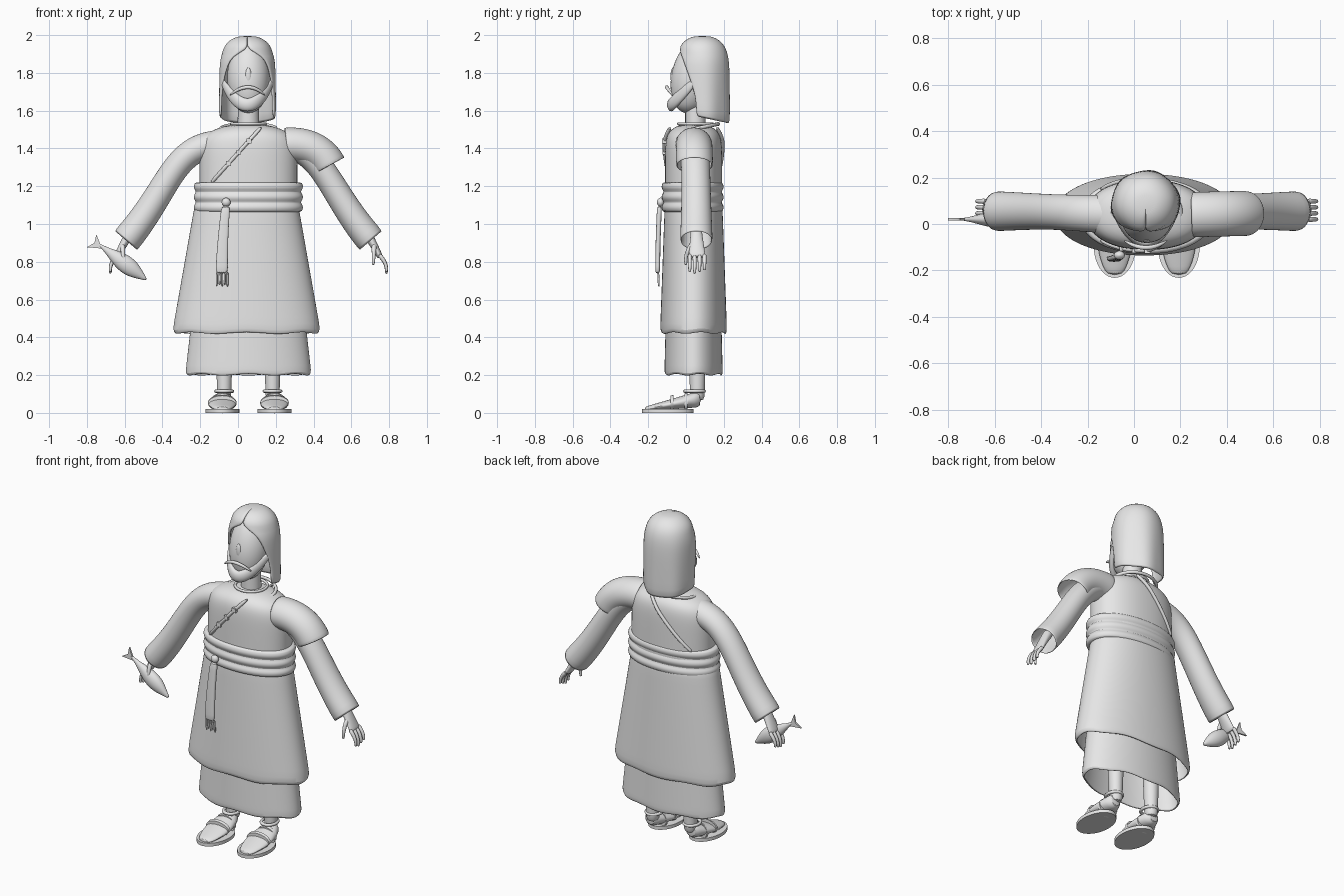
import bpy, math
from mathutils import Vector

cube = bpy.data.objects.get("Cube")
if cube:
    bpy.data.objects.remove(cube, do_unlink=True)

grey = bpy.data.materials.new("plain grey")
grey.use_nodes = True
grey.diffuse_color = (.8, .8, .8, 1)
shader = grey.node_tree.nodes["Principled BSDF"]
shader.inputs["Base Color"].default_value = grey.diffuse_color

MID, DEEP = .055, .04          # centre line of the body in x and in y
SIDEWAYS, BACKWARD, UPWARD = Vector((1, 0, 0)), Vector((0, 1, 0)), Vector((0, 0, 1))


def lerp(start, end):
    return lambda t: start + (end - start) * t


def rounded(size, power):
    """Radius rule that swells in the middle and closes at both ends."""
    return lambda t: size * max(math.sin(math.pi * t), .01) ** power


def value(rule, t):
    return rule(t) if callable(rule) else rule


def bezier(controls, t):
    points = [Vector(p) for p in controls]
    while len(points) > 1:
        points = [a.lerp(b, t) for a, b in zip(points, points[1:])]
    return points[0]


def finish(ob, smooth, thick):
    if not ob.data.materials:
        ob.data.materials.append(grey)
    if thick:
        shell = ob.modifiers.new("thickness", 'SOLIDIFY')
        shell.thickness, shell.offset = thick, -1
    if smooth:
        ob.modifiers.new("smooth", 'SUBSURF').levels = 1
        ob.modifiers["smooth"].render_levels = 1
    bpy.ops.object.shade_smooth_by_angle(angle=math.radians(50))


def build(name, verts, faces, smooth=True, thick=0):
    mesh = bpy.data.meshes.new(name)
    mesh.from_pydata(verts, [], faces)
    ob = bpy.data.objects.new(name, mesh)
    bpy.context.collection.objects.link(ob)
    bpy.ops.object.select_all(action='DESELECT')
    ob.select_set(True)
    bpy.context.view_layer.objects.active = ob
    bpy.ops.object.mode_set(mode='EDIT')
    bpy.ops.mesh.select_all(action='SELECT')
    bpy.ops.mesh.normals_make_consistent(inside=False)
    bpy.ops.object.mode_set(mode='OBJECT')
    finish(ob, smooth, thick)


def skin(name, path, width, depth, steps=8, axis=None, ref=BACKWARD, sides=20,
         hollow=False, smooth=True, wave=0, power=1):
    """Sweep an ellipse along a path; width and depth are numbers or rules."""
    stops = [i / steps for i in range(steps + 1)]
    if wave:
        stops.insert(1, .02)       # rolled hem
    follow = path if callable(path) else lambda t: bezier(path, t)
    verts, faces = [], []
    for i, t in enumerate(stops):
        ahead = follow(min(t + .01, 1)) - follow(max(t - .01, 0))
        along = axis or ahead.normalized()
        across = ref.cross(along).normalized()
        over = along.cross(across)
        tuck = .95 if wave and i == 0 else 1
        for k in range(sides):
            angle = math.tau * k / sides
            c, s = (math.copysign(abs(f) ** power, f) for f in (math.cos(angle), math.sin(angle)))
            ripple = wave * math.sin(7 * angle) if i < 2 else 0
            verts.append(follow(t) + across * c * tuck * value(width, t)
                         + over * s * tuck * value(depth, t) + along * ripple)
    for i in range(len(stops) - 1):
        a, b = i * sides, (i + 1) * sides
        for k in range(sides):
            j = (k + 1) % sides
            faces.append((a + k, a + j, b + j, b + k))
    if not hollow:
        faces += [range(sides), range(len(verts) - sides, len(verts))]
    build(name, verts, faces, smooth, .008 if hollow else 0)


def upright(name, x, y, bottom, top, width, depth, **options):
    skin(name, [(x, y, bottom), (x, y, top)], width, depth, axis=UPWARD, **options)


def cord(name, path, radius, **options):
    skin(name, path, radius, radius, sides=8, **options)


def loop(name, place, radius, rope, depth_scale=1, tilt=0):
    bpy.ops.mesh.primitive_torus_add(location=place, rotation=(tilt, 0, 0), major_radius=radius,
                                     minor_radius=rope, major_segments=32, minor_segments=8)
    ob = bpy.context.object
    ob.name = name
    ob.scale.y = depth_scale
    finish(ob, False, 0)


# Robe, underskirt and waist sash
upright("underskirt", MID, DEEP, .2, .6, lerp(.335, .29), lerp(.155, .145),
        sides=48, hollow=True, wave=.005)
upright("robe_skirt", MID - .01, DEEP, .42, 1.1, lerp(.395, .275), lerp(.178, .153),
        sides=48, hollow=True, wave=.005, power=.95)


def shoulder(t):
    return max(1 - t ** 10, .1) ** .5


upright("robe_torso", MID, DEEP, 1.1, 1.53, lambda t: .26 * shoulder(t),
        lambda t: .152 * shoulder(t) ** .7, steps=16, sides=40, power=.9)


def fold(size):
    return lambda t: size + .012 * abs(math.sin(3 * math.pi * t))


upright("waist_sash", MID, DEEP - .005, 1.06, 1.225, fold(.278), fold(.153),
        steps=18, sides=40, power=.95)

# Collar and the diagonal fastening cord, front and back
loop("collar", (MID, .05, 1.505), .145, .01, .85, tilt=.2)
loop("neck_band", (MID, .05, 1.53), .09, .008)


def diagonal(facing):
    """Path over the chest or back from the neck down to the waist."""
    def follow(t):
        x = .125 - .27 * t
        reach = .155 * (1 - abs((x - MID) / .26) ** 2.2) ** .45
        return Vector((x, DEEP + facing * (reach - max(.03 - .15 * t, 0)), 1.515 - .3 * t))
    return follow


for facing, label in ((-1, "front"), (1, "back")):
    cord(label + "_fastening_cord", diagonal(facing), .011, ref=SIDEWAYS)
for i in range(3):
    spot = diagonal(-1)(.25 + i / 5)
    skin("toggle_%d" % i, [spot - BACKWARD / 90, spot + BACKWARD / 90], .018, .018,
         steps=1, ref=SIDEWAYS + UPWARD, sides=4, smooth=False)

# Hanging sash end with knot and fringe
upright("sash_knot", -.063, -.135, 1.09, 1.14, rounded(.025, .5), rounded(.02, .5), sides=12)
skin("sash_end", [(-.086, -.15, .735), (-.085, -.15, .9), (-.064, -.14, 1.1)],
     lerp(.033, .023), .013, axis=UPWARD, power=.7)
for i in range(5):
    x = .014 * i - .112
    cord("fringe_%d" % i, [(x, -.148, .75), (x, -.143, .665 + i % 2 / 100)], .006, steps=2)

# Head, neck and nose
upright("neck", MID, .05, 1.45, 1.66, lerp(.06, .055), .055)
skin("head", [(MID, .01, 1.585), (MID, .06, 1.97)], rounded(.113, .4), rounded(.115, .4),
     steps=16, axis=UPWARD, sides=28)
upright("nose", MID, -.07, 1.735, 1.83, rounded(.018, .5), rounded(.013, .5), sides=12)

# Hair: a hood whose front edge slopes back over the ears
ROWS, STEPS = 10, 28
verts, faces = [], []
for row in range(1, ROWS + 1):
    t = (row / ROWS) ** 2
    radius = .15 * (1 - (1 - t) ** 8) ** .5
    front = min(.05, .16 * t - .07)
    start = math.asin(max(-1, (front - .086) / radius))
    for k in range(STEPS + 1):
        angle = start + (math.pi - 2 * start) * k / STEPS
        curl = radius + .004 * t * math.sin(6 * angle)
        lower = .03 * math.sin(angle) * t ** 4
        verts.append((MID - .005 + curl * math.cos(angle), .086 + .97 * curl * math.sin(angle),
                      2 - .44 * t - lower))
edge = STEPS + 1
for row in range(ROWS - 1):
    for k in range(row * edge, row * edge + STEPS):
        faces.append((k, k + 1, k + 1 + edge, k + edge))
faces.append(range(edge))
build("hair", verts, faces, thick=.015)

# Beard swept from ear to ear, and moustache
LEFT, RIGHT = MID + .135, MID - .145
skin("beard", [(RIGHT, .06, 1.77), (MID - .005, -.22, 1.49), (LEFT, .06, 1.77)],
     rounded(.022, .4), rounded(.036, .3), steps=14, ref=UPWARD, sides=14)
cord("moustache", [(MID - .1, -.07, 1.68), (MID, -.135, 1.77), (MID + .09, -.07, 1.68)],
     rounded(.011, .3), ref=UPWARD)


def flare(size):
    return lambda t: size + .01 * (2 * t - 1) ** 2


def last(t):
    """Shoe outline: narrow at the toe and heel."""
    return .075 * math.sin(math.pi * (.8 * t + .1)) ** .7


# Sleeves, hands, legs and shoes, repeated on both sides
for side, label in ((1, "left"), (-1, "right")):
    def mirrored(*points):
        return [(MID + side * x, y, z) for x, y, z in points]

    skin(label + "_sleeve", mirrored((.65, .055, .91), (.4, .055, 1.2), (.4, .05, 1.45),
         (.1, .04, 1.42)), flare(.07), flare(.077), steps=12, sides=24, hollow=True)
    skin(label + "_palm", mirrored((.61, .055, .98), (.66, .055, .9), (.7, .06, .82)),
         lerp(.028, .015), lerp(.028, .046))
    for finger in range(4):
        y = .02 + .026 * finger
        tip = .735 + .01 * abs(finger - 1)
        cord("%s_finger_%d" % (label, finger),
             mirrored((.69, y, .84), (.74, y, .79), (.73, y, tip)), lerp(.013, .008), steps=5)
    cord(label + "_thumb", mirrored((.665, .03, .89), (.665, -.01, .84), (.66, 0, .78)),
         lerp(.015, .008), steps=5)
    leg, foot = MID + side * .128, MID + side * .138
    upright(label + "_leg", leg, .06, .06, .45, lerp(.036, .05), lerp(.038, .05))
    upright(label + "_sole", foot, -.096, 0, .02, .09, .136, steps=1, sides=40, smooth=False)
    skin(label + "_shoe", [(foot, -.22, .02), (foot, .08, .075)], last, lerp(.012, .045),
         axis=BACKWARD, ref=UPWARD)
    for i, y in enumerate((-.075, 0)):
        skin("%s_shoe_strap_%d" % (label, i), [(foot, y - .008, .05), (foot, y + .008, .055)],
             .076 - i / 90, .041 + i / 90, steps=1, axis=BACKWARD, ref=UPWARD, smooth=False)
    loop(label + "_ankle_cuff", (leg, .045, .115), .044, .009, 1.15)

# Short outer sleeve on the left shoulder
skin("left_oversleeve", [(.485, .045, 1.308), (.42, .045, 1.43), (.25, .04, 1.42)],
     .092, .098, sides=24, hollow=True)

# Fish held in the right hand
def plump(size):
    return lambda t: rounded(size, 1.2)(t ** 1.3) + .006


skin("fish_body", [(-.74, .02, .895), (-.485, .02, .705)], plump(.042), plump(.03),
     steps=12, sides=16)
outline = [(-.8, .877), (-.76, .9), (-.75, .945), (-.72, .87)]
count = len(outline)
tail = [(x, y, z) for y in (.015, .025) for x, z in outline]
build("fish_tail", tail, [range(count), range(count, 2 * count)] +
      [(k, (k + 1) % count, count + (k + 1) % count, count + k) for k in range(count)], False)
